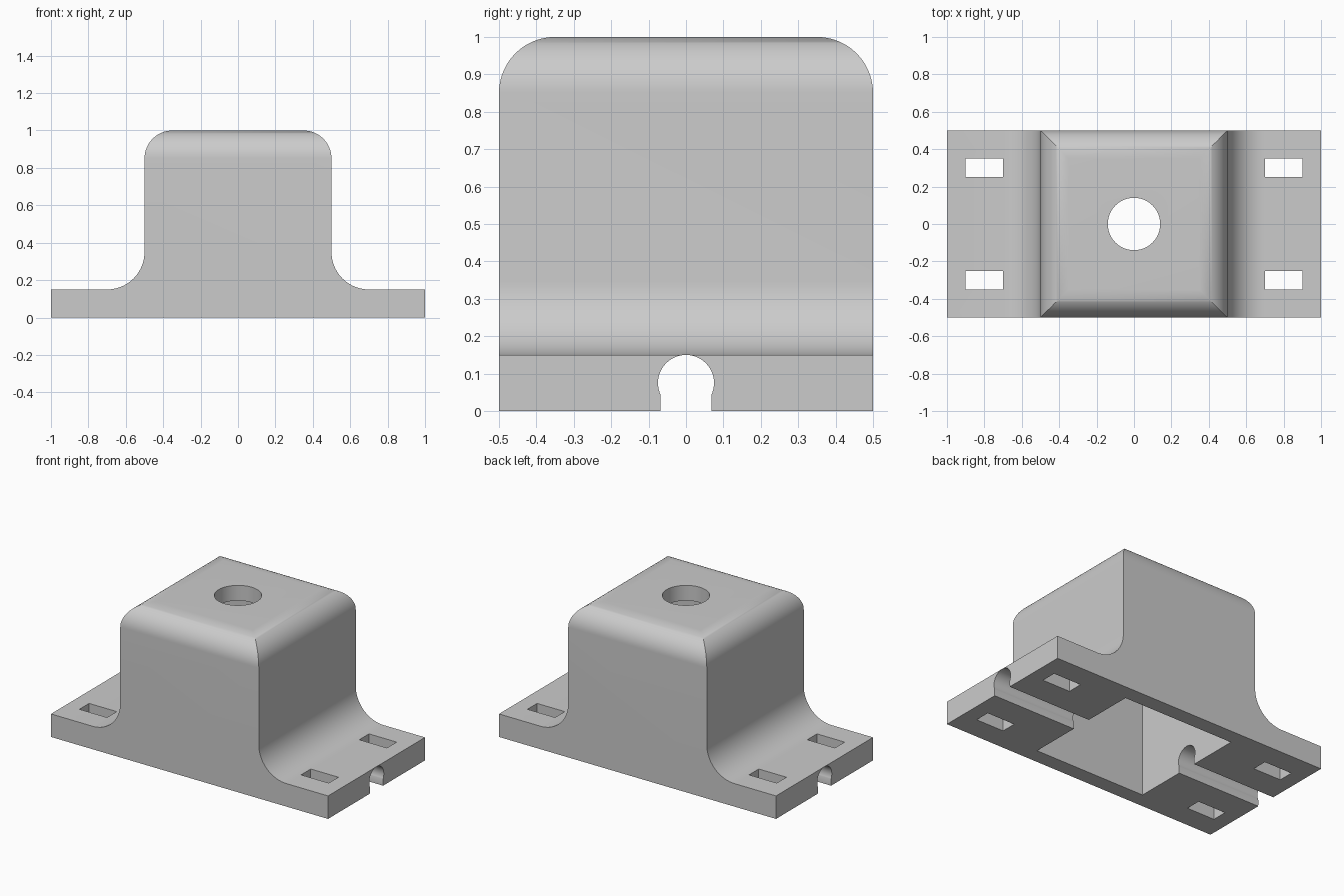
import bpy, bmesh
from math import sin, cos, pi, radians

cube = bpy.data.objects.get("Cube")
if cube:
    bpy.data.objects.remove(cube, do_unlink=True)

grey = bpy.data.materials.new("plain grey")
grey.use_nodes = True
colour = (0.6, 0.6, 0.6, 1)
grey.diffuse_color = colour
grey.node_tree.nodes["Principled BSDF"].inputs["Base Color"].default_value = colour


def arc(cx, cz, r, start, end, steps=20):
    angles = [radians(start + (end - start) * i / steps) for i in range(steps + 1)]
    return [(cx + r * cos(a), cz + r * sin(a)) for a in angles]


def prism(name, outline, axis, low, high):
    """Extrude a flat outline along one axis."""
    place = {"x": lambda u, v, w: (w, u, v),
             "y": lambda u, v, w: (u, w, v),
             "z": lambda u, v, w: (u, v, w)}[axis]
    bm = bmesh.new()
    face = bm.faces.new([bm.verts.new(place(u, v, low)) for u, v in outline])
    cap = bmesh.ops.extrude_face_region(bm, geom=[face])["geom"]
    shift = place(0, 0, high - low)
    bmesh.ops.translate(bm, vec=shift, verts=[e for e in cap if isinstance(e, bmesh.types.BMVert)])
    bmesh.ops.recalc_face_normals(bm, faces=bm.faces)
    mesh = bpy.data.meshes.new(name)
    bm.to_mesh(mesh)
    bm.free()
    mesh.materials.append(grey)
    obj = bpy.data.objects.new(name, mesh)
    bpy.context.collection.objects.link(obj)
    return obj


def rectangle(cx, cy, w, h):
    return [(cx + sx * w / 2, cy + sy * h / 2) for sx, sy in ((-1, -1), (1, -1), (1, 1), (-1, 1))]


def mirrored(half):
    return half + [(-u, v) for u, v in reversed(half)]


def combine(target, tool, operation):
    mod = target.modifiers.new(tool.name, "BOOLEAN")
    mod.operation = operation
    mod.solver = "EXACT"
    mod.object = tool
    bpy.context.view_layer.objects.active = target
    bpy.ops.object.modifier_apply(modifier=mod.name)
    bpy.data.objects.remove(tool, do_unlink=True)


# Flanged body: plate, fillets and rounded shoulders
half = [(1, 0), (1, 0.15)] + arc(0.7, 0.35, 0.2, 270, 180) + arc(0.35, 0.85, 0.15, 0, 90)
body = prism("mount_body", mirrored(half), "y", -0.5, 0.5)

# Round the front and back top edges
rounding = [(0.5, -0.1)] + arc(0.35, 0.85, 0.15, 0, 90)
combine(body, prism("end_rounding", mirrored(rounding), "x", -1.1, 1.1), "INTERSECT")

# Hollow inside, open at the bottom
combine(body, prism("cavity", rectangle(0, 0, 0.8, 0.8), "z", -0.1, 0.9), "DIFFERENCE")

# Round hole in the top
combine(body, prism("top_hole", arc(0, 0, 0.14, 0, 360, 64)[:-1], "z", 0.8, 1.1), "DIFFERENCE")

# Keyhole channel along the underside of both flanges
keyhole = [(0.068, -0.1)] + arc(0, 0.075, 0.0749, -25, 90, 24)[:-1]
outline = keyhole + [(0, 0.1499)] + [(-u, v) for u, v in reversed(keyhole)]
combine(body, prism("cable_channel", outline, "x", -1.1, 1.1), "DIFFERENCE")

# Four strap slots
for sx in (-1, 1):
    for sy in (-1, 1):
        slot = prism("strap_slot", rectangle(sx * 0.8, sy * 0.3, 0.2, 0.1), "z", -0.1, 0.3)
        combine(body, slot, "DIFFERENCE")

bpy.ops.object.select_all(action="DESELECT")
body.select_set(True)
bpy.context.view_layer.objects.active = body
bpy.ops.object.shade_smooth_by_angle(angle=radians(30))
